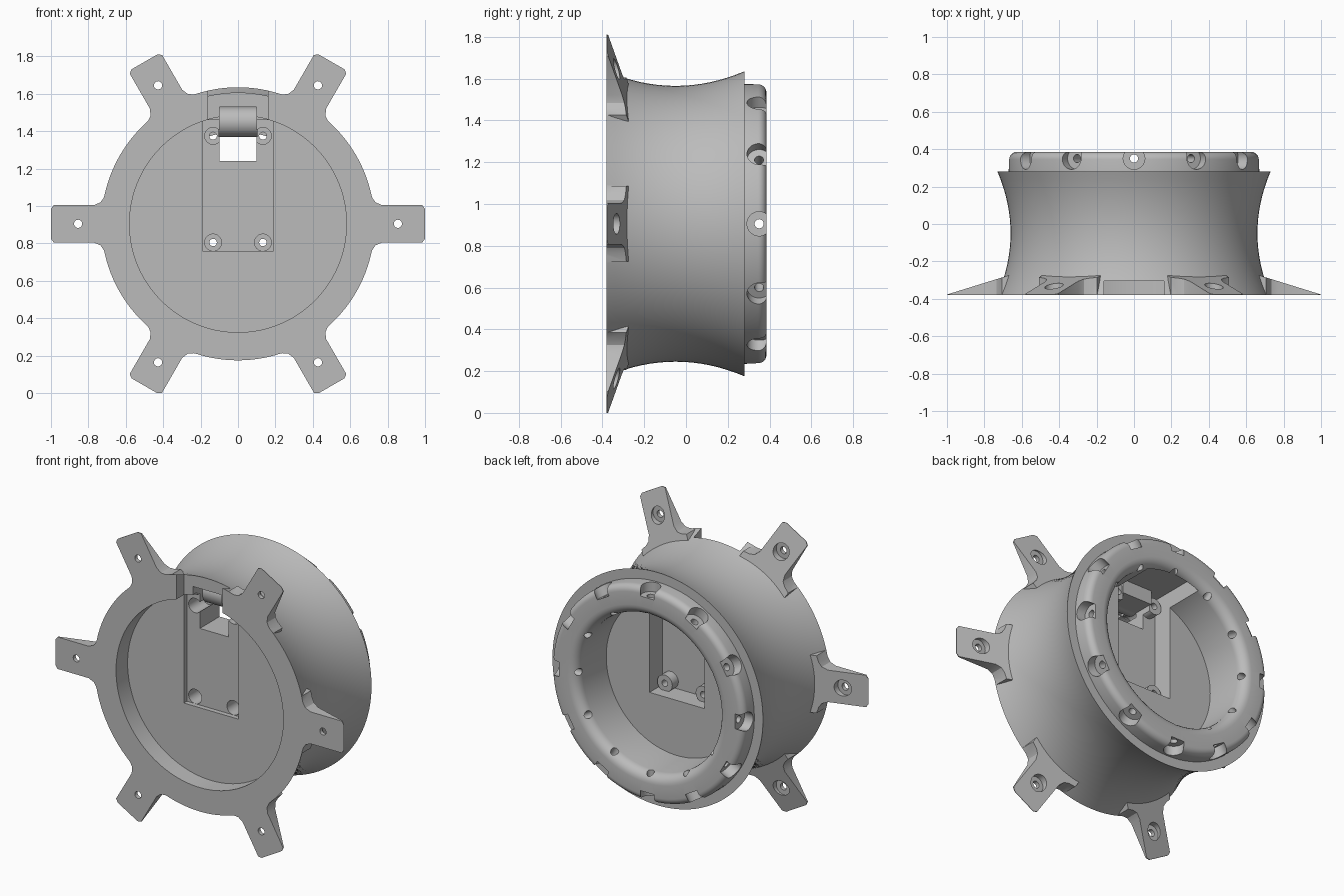
import bpy, bmesh
from math import sin, cos, pi, radians
from mathutils import Matrix, Vector

cube = bpy.data.objects.get("Cube")
if cube:
    bpy.data.objects.remove(cube, do_unlink=True)

AXIS_HEIGHT = 0.905
FRONT = -0.38

grey = bpy.data.materials.new("plain grey")
grey.use_nodes = True
colour = (0.5, 0.5, 0.5, 1)
grey.diffuse_color = colour
grey.node_tree.nodes["Principled BSDF"].inputs["Base Color"].default_value = colour


def make(name, bm):
    """Turn a bmesh into an object centred on the hub axis."""
    bmesh.ops.recalc_face_normals(bm, faces=bm.faces)
    mesh = bpy.data.meshes.new(name)
    bm.to_mesh(mesh)
    bm.free()
    mesh.materials.append(grey)
    obj = bpy.data.objects.new(name, mesh)
    obj.location.z = AXIS_HEIGHT
    bpy.context.collection.objects.link(obj)
    return obj


def box(bm, x, y, z):
    """Box spanning the given ranges, symmetric in x."""
    size = Matrix.Diagonal((2 * x, y[1] - y[0], z[1] - z[0], 1))
    place = Matrix.Translation((0, sum(y) / 2, sum(z) / 2))
    bmesh.ops.create_cube(bm, size=1, matrix=place @ size)


def rod(bm, start, end, radius, sides=32):
    """Cylinder between two points."""
    a, b = Vector(start), Vector(end)
    turn = (b - a).to_track_quat('Z', 'Y').to_matrix().to_4x4()
    bmesh.ops.create_cone(bm, cap_ends=True, segments=sides, radius1=radius, radius2=radius,
                          depth=(b - a).length, matrix=Matrix.Translation((a + b) / 2) @ turn)


def polar(r, y, angle):
    return Vector((r * cos(angle), y, r * sin(angle)))


def combine(body, bm, operation):
    """Apply a boolean with a temporary helper mesh."""
    helper = make("helper", bm)
    helper.hide_render = True
    mod = body.modifiers.new("combine", 'BOOLEAN')
    mod.object, mod.operation, mod.solver = helper, operation, 'EXACT'
    bpy.context.view_layer.objects.active = body
    bpy.ops.object.modifier_apply(modifier=mod.name)
    bpy.data.objects.remove(helper, do_unlink=True)


# Lathed hub: front recess, waisted wall, rear flange, rounded ring, rear cavity
profile = [(0, -0.265), (0.58, -0.265), (0.58, FRONT)]
for i in range(17):
    t = i / 8 - 1
    profile.append((0.66 + 0.07 * t * t, -0.05 + 0.33 * t))
profile.append((0.67, 0.28))
for i in range(7):
    a = i / 6 * pi / 2
    profile.append((0.63 + 0.04 * cos(a), 0.345 + 0.04 * sin(a)))
for i in range(7):
    a = pi / 2 + i / 6 * pi / 2
    profile.append((0.55 + 0.06 * cos(a), 0.325 + 0.06 * sin(a)))
profile += [(0.49, 0.09), (0, 0.09)]

bm = bmesh.new()
verts = [bm.verts.new((r, y, 0)) for r, y in profile]
edges = [bm.edges.new(pair) for pair in zip(verts, verts[1:])]
bmesh.ops.spin(bm, geom=verts + edges, cent=(0, 0, 0), axis=(0, 1, 0),
               angle=2 * pi, steps=120, use_merge=False)
bmesh.ops.remove_doubles(bm, verts=bm.verts, dist=1e-4)
hub = make("hub_with_mounting_arms", bm)

# Six tapered mounting arms with filleted roots
arm_angles = [i * pi / 3 for i in range(6)]
half = [(0.62, 0.18), (0.705, 0.18), (0.718, 0.14), (0.735, 0.115), (0.77, 0.1),
        (0.985, 0.1), (1, 0.08)]
outline = half + [(r, -w) for r, w in reversed(half)]
arms = bmesh.new()
for angle in arm_angles:
    radial, side = polar(1, 0, angle), polar(1, 0, angle + pi / 2)
    low, high = [], []
    for r, w in outline:
        p = radial * r + side * w
        low.append(arms.verts.new((p.x, FRONT, p.z)))
        high.append(arms.verts.new((p.x, FRONT + 0.003 + (1 - r) * 0.31, p.z)))
    arms.faces.new(low)
    arms.faces.new(high)
    n = len(outline)
    for i in range(n):
        j = (i + 1) % n
        arms.faces.new((low[i], low[j], high[j], high[i]))
combine(hub, arms, 'UNION')

# Rear box pocket, shallow front panel, cable notch, screw pockets
cuts = bmesh.new()
box(cuts, 0.19, (-0.04, 0.34), (-0.145, 0.555))
box(cuts, 0.19, (-0.3, -0.235), (-0.145, 0.555))
box(cuts, 0.16, (-0.45, -0.305), (0.555, 0.85))
ring_angles = [i * pi / 6 for i in range(12)]
for a in ring_angles:
    rod(cuts, polar(0.61, 0.35, a), polar(0.72, 0.35, a), 0.058)
for a in arm_angles:
    rod(cuts, polar(0.855, -0.355, a), polar(0.855, -0.25, a), 0.05)
combine(hub, cuts, 'DIFFERENCE')

# Screw bosses inside the pocket
screws = [(x, z) for x in (-0.133, 0.133) for z in (-0.1, 0.47)]
bosses = bmesh.new()
for x, z in screws:
    rod(bosses, (x, -0.06, z), (x, 0.02, z), 0.052)
combine(hub, bosses, 'UNION')

# Counterbores in the front panel
bores = bmesh.new()
for x, z in screws:
    rod(bores, (x, -0.3, z), (x, -0.1, z), 0.045)
combine(hub, bores, 'DIFFERENCE')

# Through holes and cable slot
holes = bmesh.new()
box(holes, 0.1, (-0.45, 0.03), (0.335, 0.625))
for x, z in screws:
    rod(holes, (x, -0.2, z), (x, 0.06, z), 0.02, 20)
for a in ring_angles:
    rod(holes, polar(0.45, 0.35, a), polar(0.64, 0.35, a), 0.022, 20)
for a in arm_angles:
    rod(holes, polar(0.855, -0.45, a), polar(0.855, -0.3, a), 0.022, 20)
combine(hub, holes, 'DIFFERENCE')

# Rounded cable guide at the top of the slot
guide = bmesh.new()
rod(guide, (-0.105, -0.13, 0.545), (0.105, -0.13, 0.545), 0.08, 40)
combine(hub, guide, 'UNION')
guide = bmesh.new()
box(guide, 0.105, (-0.13, 0.03), (0.467, 0.6))
combine(hub, guide, 'UNION')

# Smooth shading with sharp edges kept
bpy.ops.object.select_all(action='DESELECT')
hub.select_set(True)
bpy.context.view_layer.objects.active = hub
bpy.ops.object.shade_smooth_by_angle(angle=radians(30))
